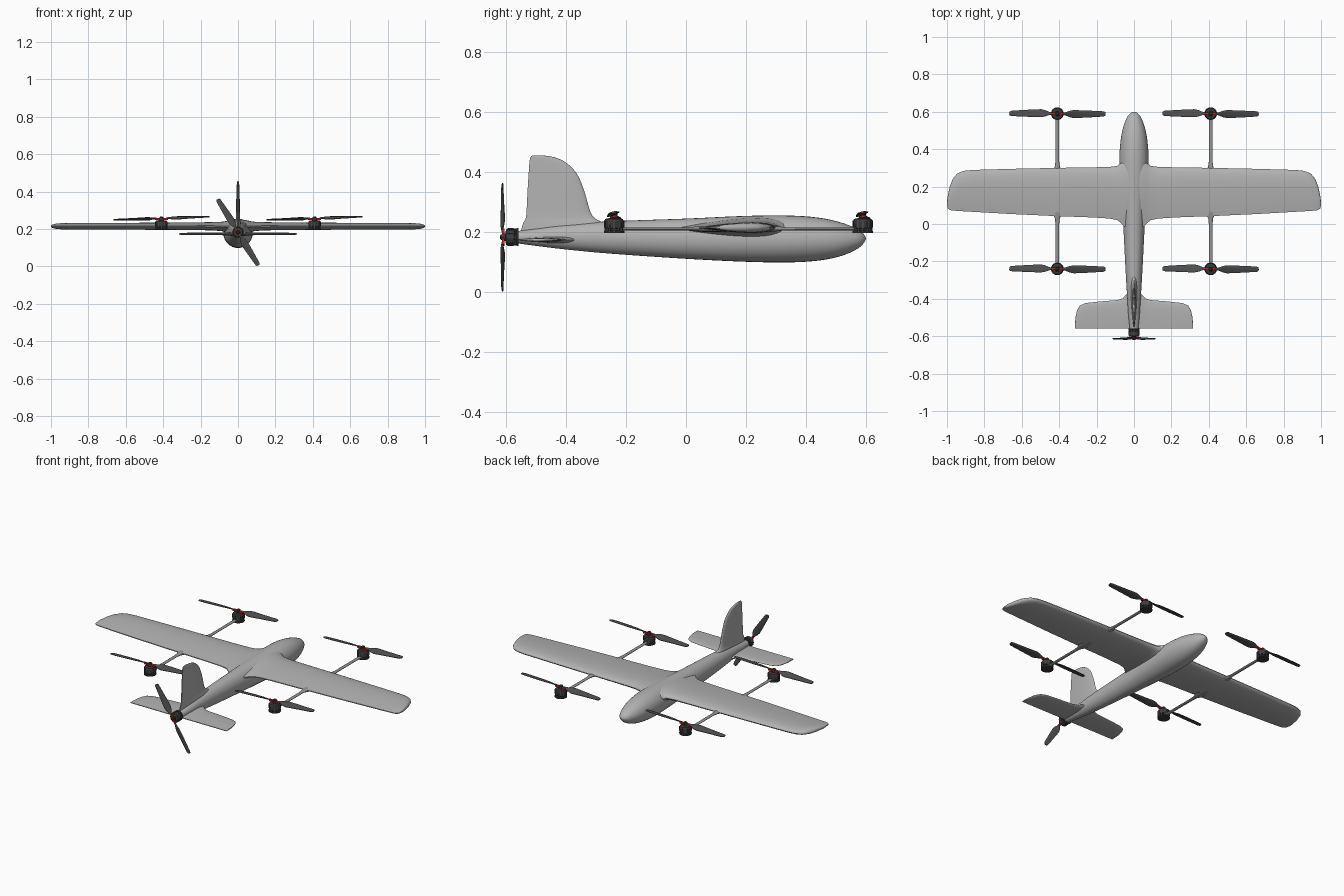
import bpy, bmesh, math
from mathutils import Matrix, Vector

cube = bpy.data.objects.get("Cube")
if cube:
    bpy.data.objects.remove(cube, do_unlink=True)


def material(name, r, g, b):
    m = bpy.data.materials.new(name)
    m.use_nodes = True
    m.diffuse_color = (r, g, b, 1)
    m.node_tree.nodes["Principled BSDF"].inputs["Base Color"].default_value = (r, g, b, 1)
    return m


GREY = material("airframe grey", 0.45, 0.45, 0.45)
BOOM = material("boom grey", 0.30, 0.30, 0.30)
BLADE = material("propeller charcoal", 0.075, 0.075, 0.075)
MOTOR = material("motor black", 0.04, 0.04, 0.04)
RED = material("hub red", 0.65, 0.01, 0.01)


def finish(bm, name, mat, matrix=Matrix(), angle=40):
    """Turn a bmesh into a shaded object."""
    bmesh.ops.recalc_face_normals(bm, faces=bm.faces[:])
    mesh = bpy.data.meshes.new(name)
    bm.to_mesh(mesh)
    bm.free()
    mesh.materials.append(mat)
    mesh.transform(matrix)
    ob = bpy.data.objects.new(name, mesh)
    bpy.context.scene.collection.objects.link(ob)
    bpy.ops.object.select_all(action='DESELECT')
    ob.select_set(True)
    bpy.context.view_layer.objects.active = ob
    bpy.ops.object.shade_smooth_by_angle(angle=math.radians(angle))
    return ob


def add_loft(bm, rings):
    """Skin a list of closed rings and cap both ends."""
    rows = [[bm.verts.new(p) for p in ring] for ring in rings]
    n = len(rows[0])
    for a, b in zip(rows, rows[1:]):
        for i in range(n):
            bm.faces.new((a[i], a[(i + 1) % n], b[(i + 1) % n], b[i]))
    bm.faces.new(rows[0])
    bm.faces.new(rows[-1])


def loft(name, rings, mat, angle=40):
    bm = bmesh.new()
    add_loft(bm, rings)
    return finish(bm, name, mat, angle=angle)


def foil(le, te, thick, n=14):
    """Closed aerofoil outline as (chord position, offset) pairs."""
    def half(u):
        f = 2.97 * math.sqrt(u) - 1.26 * u - 3.516 * u**2 + 2.843 * u**3 - 0.98 * u**4
        return thick / 2 * max(f, 0.0) + 0.0015 * u
    us = [0.5 - 0.5 * math.cos(math.pi * i / n) for i in range(n + 1)]
    top = [(le + (te - le) * u, half(u)) for u in us]
    return top + [(y, -h) for y, h in top[:0:-1]]


def smooth_path(keys, steps=5):
    """Catmull-Rom interpolation through rows of section values."""
    out = []
    for i in range(len(keys) - 1):
        p = [keys[max(i - 1, 0)], keys[i], keys[i + 1], keys[min(i + 2, len(keys) - 1)]]
        for s in range(steps):
            t = s / steps
            out.append([b + 0.5 * t * (c - a + t * (2*a - 5*b + 4*c - d + t * (3*(b - c) + d - a)))
                        for a, b, c, d in zip(*p)])
    return out + [list(keys[-1])]


def lifting_surface(name, half_keys, mat):
    """Symmetric wing from (x, leading y, trailing y, thickness, z) stations."""
    keys = [(-k[0],) + k[1:] for k in half_keys[:0:-1]] + half_keys
    loft(name, [[(x, y, z + h) for y, h in foil(le, te, th)] for x, le, te, th, z in keys], mat)


# Fuselage: y, half width, bottom z, top z
body = [(-0.565, 0.022, 0.163, 0.203), (-0.50, 0.029, 0.154, 0.212), (-0.40, 0.036, 0.142, 0.226),
        (-0.25, 0.045, 0.128, 0.236), (0.0, 0.058, 0.111, 0.245), (0.2, 0.072, 0.101, 0.254),
        (0.35, 0.078, 0.099, 0.255), (0.45, 0.071, 0.106, 0.247), (0.52, 0.057, 0.121, 0.231),
        (0.57, 0.037, 0.143, 0.211), (0.592, 0.019, 0.162, 0.194), (0.6, 0.003, 0.176, 0.181)]
rings = []
for y, w, lo, hi in smooth_path(body):
    ring = []
    for i in range(32):
        a = math.tau * i / 32
        ring.append((w * math.cos(a), y, (lo + hi) / 2 + (hi - lo) / 2 * math.sin(a)))
    rings.append(ring)
loft("fuselage", rings, GREY)

# Main wing with a flared root and rounded tips
lifting_surface("main_wing", [
    (0.0, 0.36, -0.03, 0.080, 0.212), (0.05, 0.345, -0.015, 0.068, 0.212), (0.07, 0.325, 0.005, 0.056, 0.213),
    (0.09, 0.311, 0.021, 0.049, 0.214), (0.13, 0.305, 0.029, 0.044, 0.215), (0.22, 0.303, 0.035, 0.040, 0.215),
    (0.41, 0.300, 0.042, 0.037, 0.215), (0.65, 0.295, 0.053, 0.036, 0.215), (0.86, 0.289, 0.065, 0.035, 0.215),
    (0.91, 0.284, 0.068, 0.034, 0.215), (0.945, 0.270, 0.070, 0.032, 0.215), (0.97, 0.240, 0.072, 0.028, 0.215),
    (0.985, 0.200, 0.075, 0.022, 0.215), (0.996, 0.150, 0.083, 0.014, 0.215), (1.0, 0.120, 0.098, 0.005, 0.215)], GREY)

# Horizontal tail
lifting_surface("tailplane", [
    (0.0, -0.35, -0.56, 0.022, 0.174), (0.04, -0.375, -0.56, 0.019, 0.174), (0.06, -0.397, -0.56, 0.015, 0.174),
    (0.09, -0.407, -0.56, 0.013, 0.174), (0.18, -0.414, -0.56, 0.012, 0.174), (0.26, -0.423, -0.56, 0.012, 0.174),
    (0.29, -0.436, -0.56, 0.011, 0.174), (0.305, -0.462, -0.56, 0.009, 0.174),
    (0.313, -0.50, -0.56, 0.006, 0.174), (0.316, -0.54, -0.56, 0.003, 0.174)], GREY)

# Vertical fin: z, leading y, trailing y, thickness
fin = [(0.19, -0.24, -0.555, 0.040), (0.23, -0.275, -0.543, 0.030), (0.245, -0.303, -0.535, 0.024),
       (0.27, -0.320, -0.532, 0.021), (0.33, -0.337, -0.529, 0.019), (0.38, -0.356, -0.526, 0.017),
       (0.41, -0.376, -0.524, 0.015), (0.435, -0.405, -0.522, 0.013), (0.450, -0.44, -0.519, 0.010),
       (0.456, -0.48, -0.512, 0.004)]
loft("tail_fin", [[(h, y, z) for y, h in foil(le, te, th)] for z, le, te, th in smooth_path(fin, 3)], GREY)


def revolve(name, profile, mat, matrix, seg=24):
    """Solid of revolution about local z from (radius, z) pairs."""
    bm = bmesh.new()
    add_loft(bm, [[(r * math.cos(math.tau * i / seg), r * math.sin(math.tau * i / seg), z)
                   for i in range(seg)] for r, z in profile])
    return finish(bm, name, mat, matrix, 30)


def boxes(name, items, mat, matrix):
    """Boxes given as (centre, size, turn about local z)."""
    bm = bmesh.new()
    for centre, size, turn in items:
        m = Matrix.Rotation(turn, 4, 'Z') @ Matrix.Translation(centre) @ Matrix.Diagonal((*size, 1))
        bmesh.ops.create_cube(bm, size=1, matrix=m)
    return finish(bm, name, mat, matrix)


def rotor(name, matrix, radius, spin, tilt=0.0):
    """Motor, red hub clamp, nut and two-bladed propeller around local z."""
    revolve(name + "_motor", [(0.034, 0), (0.034, 0.006), (0.025, 0.008), (0.025, 0.015), (0.032, 0.017),
                              (0.033, 0.040), (0.029, 0.047), (0.014, 0.050), (0.013, 0.056)], MOTOR, matrix)
    ribs = [((0.028, 0, 0.012), (0.008, 0.006, 0.014), math.tau * i / 12) for i in range(12)]
    ribs += [((0.031, 0, 0.030), (0.006, 0.004, 0.024), math.tau * i / 12) for i in range(12)]
    boxes(name + "_motor_ribs", ribs, BLADE, matrix)
    spun = matrix @ Matrix.Rotation(spin, 4, 'Z')
    boxes(name + "_hub_clamp", [((0, 0, 0.057), (0.070, 0.013, 0.010), 0)], RED, spun)
    revolve(name + "_nut", [(0.011, 0.05), (0.011, 0.066), (0.006, 0.070)], MOTOR, matrix, 12)

    # Blade stations: fraction of radius, chord, pitch in degrees
    stations = [(0.10, 0.010, 20), (0.17, 0.018, 24), (0.25, 0.036, 24), (0.34, 0.045, 20),
                (0.55, 0.040, 15), (0.80, 0.033, 11), (0.96, 0.028, 9), (1.0, 0.018, 8)]
    bm = bmesh.new()
    for side in (0, math.pi):
        turn = Matrix.Rotation(side, 3, 'Z')
        rings = []
        for f, chord, pitch in stations:
            twist = Matrix.Rotation(math.radians(pitch), 3, 'X')
            rings.append([turn @ (twist @ Vector((0, y, h)) + Vector((f * radius, 0, 0.0)))
                          for y, h in foil(chord * 0.45, -chord * 0.55, 0.006, 6)])
        add_loft(bm, rings)
    finish(bm, name + "_propeller", BLADE,
           spun @ Matrix.Translation((0, 0, 0.061)) @ Matrix.Rotation(tilt, 4, 'Y'))


# Booms, flared where they cross the wing, with a lift rotor at each end
boom = [(-0.245, 0.010, 0.005), (0.0, 0.010, 0.005), (0.03, 0.013, 0.007), (0.055, 0.026, 0.010),
        (0.28, 0.026, 0.010), (0.305, 0.014, 0.008), (0.335, 0.010, 0.005), (0.595, 0.010, 0.005)]
for side, x in (("left", 0.41), ("right", -0.41)):
    loft(side + "_boom", [[(x + rx * math.cos(math.tau * i / 16), y, 0.211 + rz * math.sin(math.tau * i / 16))
                           for i in range(16)] for y, rx, rz in boom], BOOM)
    for end, y in (("nose", 0.59), ("tail", -0.24)):
        rotor(f"{side}_{end}_lift", Matrix.Translation((x, y, 0.197)), 0.257, 0, math.radians(-1.8))

# Pusher rotor at the tail
rotor("pusher", Matrix.Translation((0, -0.559, 0.183)) @ Matrix.Rotation(math.pi / 2, 4, 'X')
      @ Matrix.Scale(0.88, 4), 0.236, math.radians(122))
